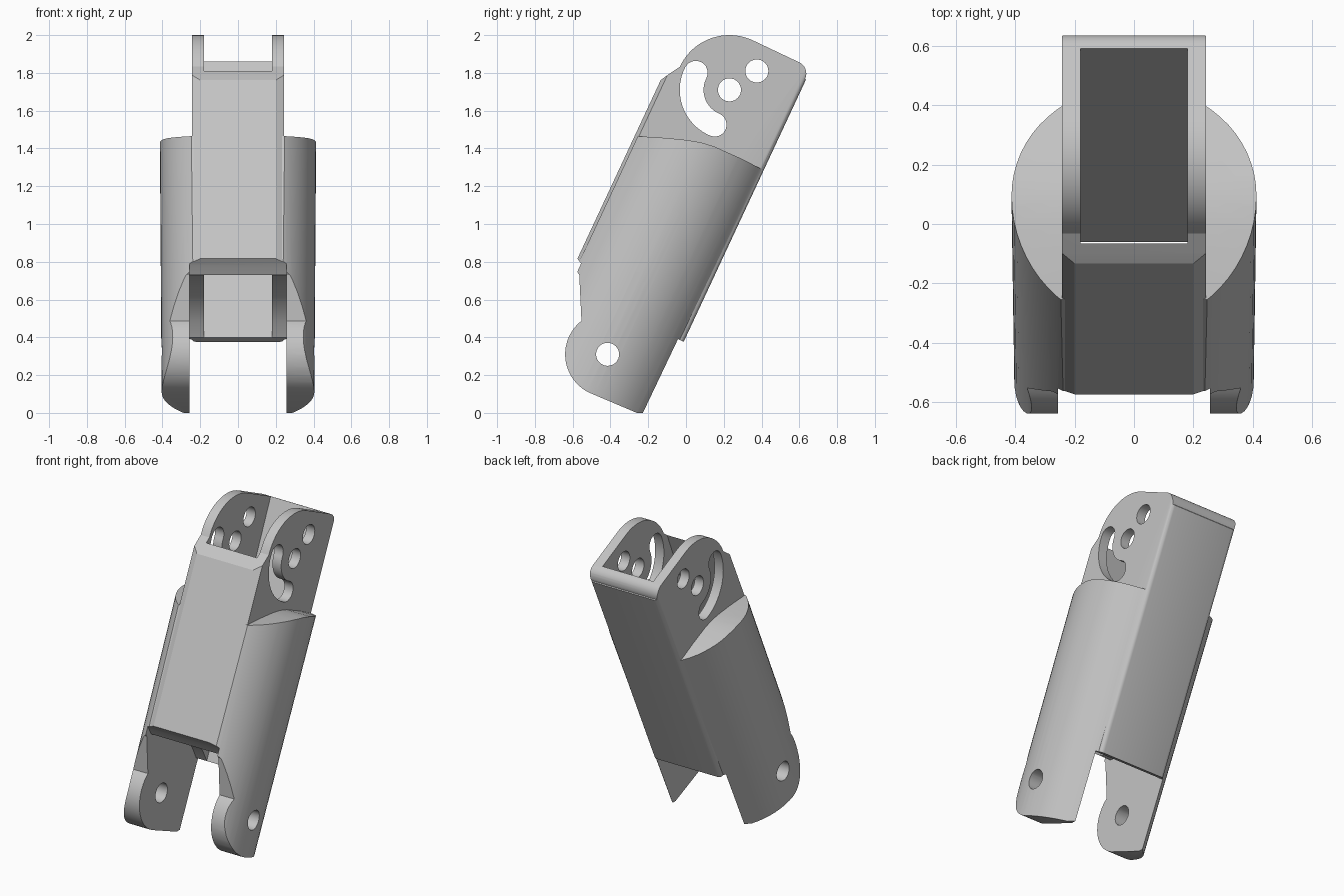
import bpy, bmesh
from math import radians, cos, sin
from mathutils import Matrix, Vector

cube = bpy.data.objects.get("Cube")
if cube:
    bpy.data.objects.remove(cube)

LEAN = Matrix.Rotation(radians(-25), 4, 'X')   # the strut leans backwards
PIN, PIVOT = (-0.415, 0.31), (0.23, 1.71)
AXIS = -0.52                                   # depth of sleeve axis in the leaning frame

grey = bpy.data.materials.new("light_grey_metal")
grey.use_nodes = True
colour = (0.55, 0.55, 0.55, 1)
grey.diffuse_color = colour
grey.node_tree.nodes["Principled BSDF"].inputs["Base Color"].default_value = colour


def arc(centre, r, start, end, n=16):
    """Points on an arc in the side plane, angles in degrees."""
    angles = [radians(start + (end - start) * i / n) for i in range(n + 1)]
    return [(centre[0] + r * cos(a), centre[1] + r * sin(a)) for a in angles]


def loft(name, low, high):
    """Closed solid between two matching loops of points."""
    bm = bmesh.new()
    a = [bm.verts.new(p) for p in low]
    b = [bm.verts.new(p) for p in high]
    bm.faces.new(a)
    bm.faces.new(b)
    for i in range(len(a)):
        j = (i + 1) % len(a)
        bm.faces.new((a[i], a[j], b[j], b[i]))
    bmesh.ops.recalc_face_normals(bm, faces=bm.faces)
    mesh = bpy.data.meshes.new(name)
    bm.to_mesh(mesh)
    bm.free()
    mesh.materials.append(grey)
    obj = bpy.data.objects.new(name, mesh)
    bpy.context.collection.objects.link(obj)
    return obj


def side_prism(name, pts, half):
    """Side outline (y, z) extruded across the width."""
    return loft(name, [(-half, y, z) for y, z in pts], [(half, y, z) for y, z in pts])


def axis_prism(name, low, high, u0, u1):
    """Cross-sections (x, depth) joined along the leaning axis."""
    return loft(name, [LEAN @ Vector((x, v, u0)) for x, v in low],
                [LEAN @ Vector((x, v, u1)) for x, v in high])


def combine(obj, other, operation):
    """Apply a boolean and discard the helper."""
    other.hide_render = True
    mod = obj.modifiers.new(operation, 'BOOLEAN')
    mod.operation, mod.object, mod.solver = operation, other, 'EXACT'
    deps = bpy.context.evaluated_depsgraph_get()
    mesh = bpy.data.meshes.new_from_object(obj.evaluated_get(deps))
    obj.modifiers.clear()
    obj.data = mesh
    bpy.data.objects.remove(other)


# Round sleeve with two clevis arms, trimmed to its side outline
sleeve = axis_prism("strut_body", arc((0, AXIS), 0.402, 0, 354.375, 63),
                    arc((0, AXIS), 0.417, 0, 354.375, 63), -0.5, 1.9)
sleeve_outline = (
    [(-0.2548, 1.465), (-0.1, 1.455), (0, 1.445), (0.08, 1.432), (0.15, 1.41),
     (0.28, 1.352), (0.403, 1.29), (-0.199, 0.005), (-0.22, 0), (-0.26, 0)]
    + arc(PIN, 0.225, 245, 128, 20) + [(-0.565, 0.73), (-0.5835, 0.76)])
combine(sleeve, side_prism("sleeve_trim", sleeve_outline, 1), 'INTERSECT')

# Square tube: chamfered front corners, small rounded back corners
right = ([(0.2, -0.866), (0.243, -0.845)] + arc((0.218, -0.195), 0.025, 0, 90, 4))
section = right + [(-x, v) for x, v in reversed(right)]
tube = axis_prism("square_tube", section, section, 0.2, 2.2)
tube_outline = ([(-0.95, 1.19), (-0.15, 1.75), (-0.1, 1.787)] + arc(PIVOT, 0.29, 155, 65, 24)
                + arc((0.572, 1.797), 0.065, 65, -25, 8)
                + [(0.68, 1.7), (0.68, -0.2), (-0.95, -0.2)])
combine(tube, side_prism("tube_trim", tube_outline, 1), 'INTERSECT')
combine(sleeve, tube, 'UNION')

# Bore through the whole tube, leaving two plates at the top
bore = [(-0.822, 0.01), (-0.52, 0.73), (-0.07, 1.8), (0.056, 2.1),
        (0.7, 2.1), (0.59, 1.855), (-0.06, 0.4), (-0.239, 0)]
combine(sleeve, side_prism("bore_cutter", bore, 0.181), 'DIFFERENCE')

# Gap between the clevis arms
gap = [(-0.9, 0.88), (-0.62, 0.88), (-0.57, 0.81), (-0.548, 0.78), (-0.52, 0.73),
       (-0.42, 0.715), (-0.3, 0.67), (-0.18, 0.59), (-0.1, 0.48), (-0.06, 0.4),
       (-0.01, 0.375), (0.1, 0.32), (0.1, -0.3), (-0.9, -0.3)]
combine(sleeve, side_prism("gap_cutter", gap, 0.256), 'DIFFERENCE')

# Pin holes through arms and plates
for centre in (PIN, PIVOT, (0.375, 1.81)):
    combine(sleeve, side_prism("hole_cutter", arc(centre, 0.061, 0, 348.75, 31), 1), 'DIFFERENCE')

# Curved slot around the pivot
r, w, a0, a1 = 0.2, 0.063, 153, 247
ends = [(PIVOT[0] + r * cos(radians(a)), PIVOT[1] + r * sin(radians(a))) for a in (a0, a1)]
slot = (arc(PIVOT, r + w, a0, a1, 20) + arc(ends[1], w, a1, a1 + 180, 12)[1:]
        + arc(PIVOT, r - w, a1, a0, 20)[1:] + arc(ends[0], w, a0 - 180, a0, 12)[1:-1])
combine(sleeve, side_prism("slot_cutter", slot, 1), 'DIFFERENCE')

# Smooth rounded surfaces, crisp edges
bpy.ops.object.select_all(action='DESELECT')
sleeve.select_set(True)
bpy.context.view_layer.objects.active = sleeve
bpy.ops.object.shade_smooth_by_angle(angle=radians(24))
